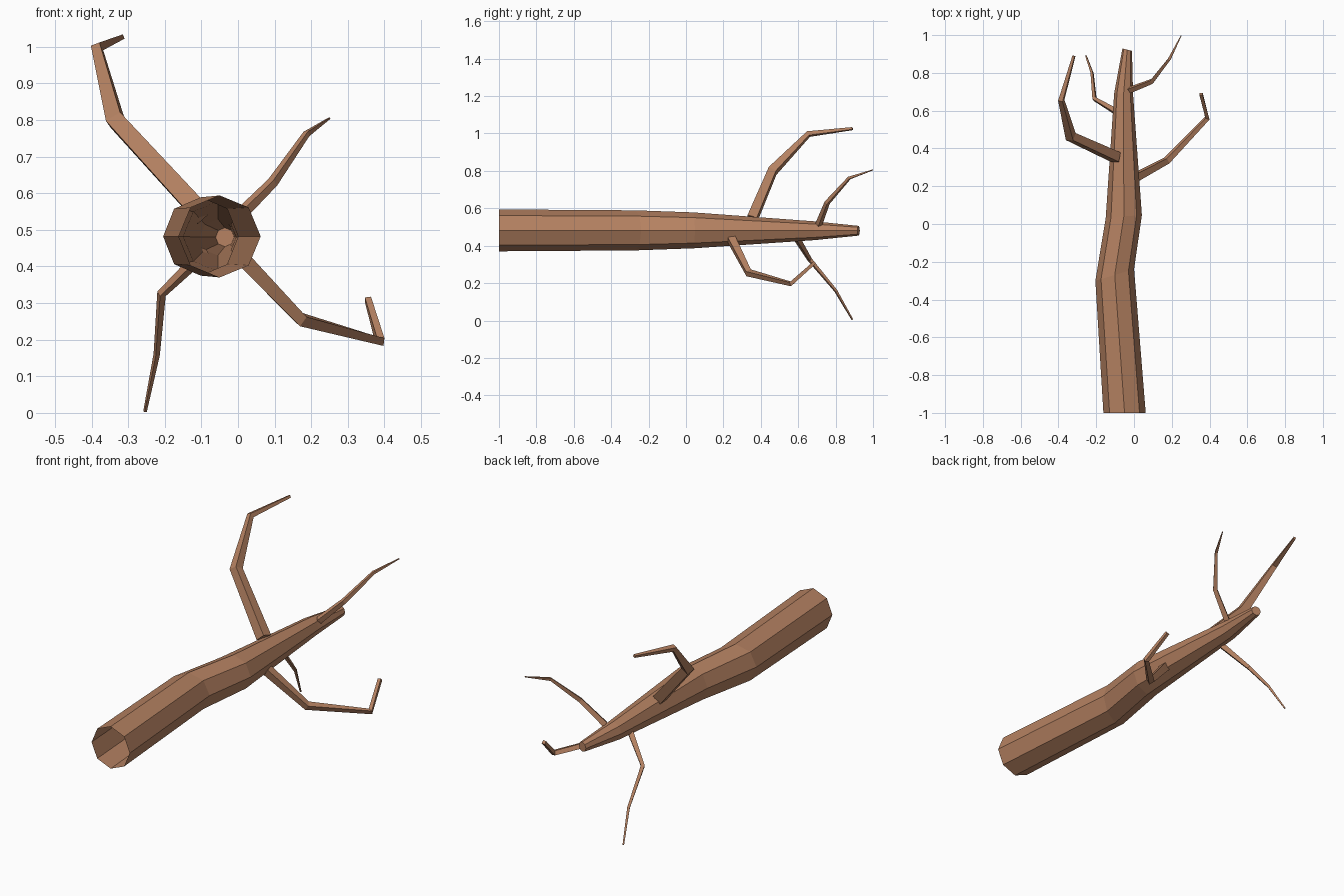
import bpy, bmesh
from math import cos, sin, pi, radians
from mathutils import Vector

if "Cube" in bpy.data.objects:
    bpy.data.objects.remove(bpy.data.objects["Cube"])

bark = bpy.data.materials.new("bark")
bark.diffuse_color = (0.46, 0.22, 0.12, 1)
bark.use_nodes = True
bark.node_tree.nodes["Principled BSDF"].inputs["Base Color"].default_value = bark.diffuse_color


def tube(name, path, sides, phase=0.0, normals=None, cap_start=True):
    """Faceted tapering tube; path holds (x, y, z, radius)."""
    pts = [Vector(p[:3]) for p in path]
    last = len(pts) - 1
    bm = bmesh.new()
    rings = []
    side = None
    for i, p in enumerate(pts):
        if normals:
            n = Vector(normals[i]).normalized()
        else:
            a = (p - pts[i - 1]).normalized() if i > 0 else Vector()
            b = (pts[i + 1] - p).normalized() if i < last else Vector()
            n = (a + b).normalized()
        # carry the ring frame along the path without twisting
        side = n.cross(Vector((0, 0, 1))) if side is None else side - n * side.dot(n)
        side.normalize()
        up = side.cross(n)
        r = path[i][3]
        rings.append([bm.verts.new(p + r * (side * cos(phase + 2 * pi * k / sides)
                                            + up * sin(phase + 2 * pi * k / sides)))
                      for k in range(sides)])
    for r0, r1 in zip(rings, rings[1:]):
        for k in range(sides):
            j = (k + 1) % sides
            bm.faces.new((r0[k], r0[j], r1[j], r1[k]))
    bm.faces.new(rings[-1])
    if cap_start:
        bm.faces.new(rings[0][::-1])
    bmesh.ops.recalc_face_normals(bm, faces=bm.faces[:])
    mesh = bpy.data.meshes.new(name)
    bm.to_mesh(mesh)
    bm.free()
    mesh.materials.append(bark)
    ob = bpy.data.objects.new(name, mesh)
    bpy.context.collection.objects.link(ob)
    return ob


# Octagonal trunk, open at the thick end
tube("trunk",
     [(-0.05, -1.0, 0.482, 0.112), (-0.102, -0.27, 0.482, 0.107),
      (-0.054, 0.04, 0.482, 0.096), (-0.055, 0.69, 0.48, 0.05),
      (-0.036, 0.923, 0.48, 0.026)],
     8, normals=[(0, 1, 0), (-0.3, 1, 0), (-0.08, 1, 0), (0.04, 1, 0), (0.25, 1, 0)],
     cap_start=False)

# Four-sided crooked branches, rooted in the trunk
branches = {
    "branch_upper_left": [(-0.095, 0.353, 0.54, 0.037), (-0.335, 0.463, 0.80, 0.032),
                          (-0.385, 0.655, 0.997, 0.018), (-0.318, 0.89, 1.026, 0.009)],
    "branch_lower_right": [(0.0, 0.243, 0.435, 0.029), (0.172, 0.335, 0.255, 0.022),
                           (0.388, 0.56, 0.196, 0.016), (0.355, 0.688, 0.31, 0.012)],
    "branch_upper_right": [(-0.02, 0.71, 0.515, 0.019), (0.095, 0.755, 0.63, 0.015),
                           (0.187, 0.873, 0.762, 0.01), (0.25, 0.998, 0.805, 0.003)],
    "branch_lower_left": [(-0.09, 0.592, 0.44, 0.019), (-0.209, 0.662, 0.325, 0.013),
                          (-0.222, 0.80, 0.16, 0.009), (-0.254, 0.89, 0.004, 0.005)],
}
for name, path in branches.items():
    tube(name, path, 4, phase=radians(25))
